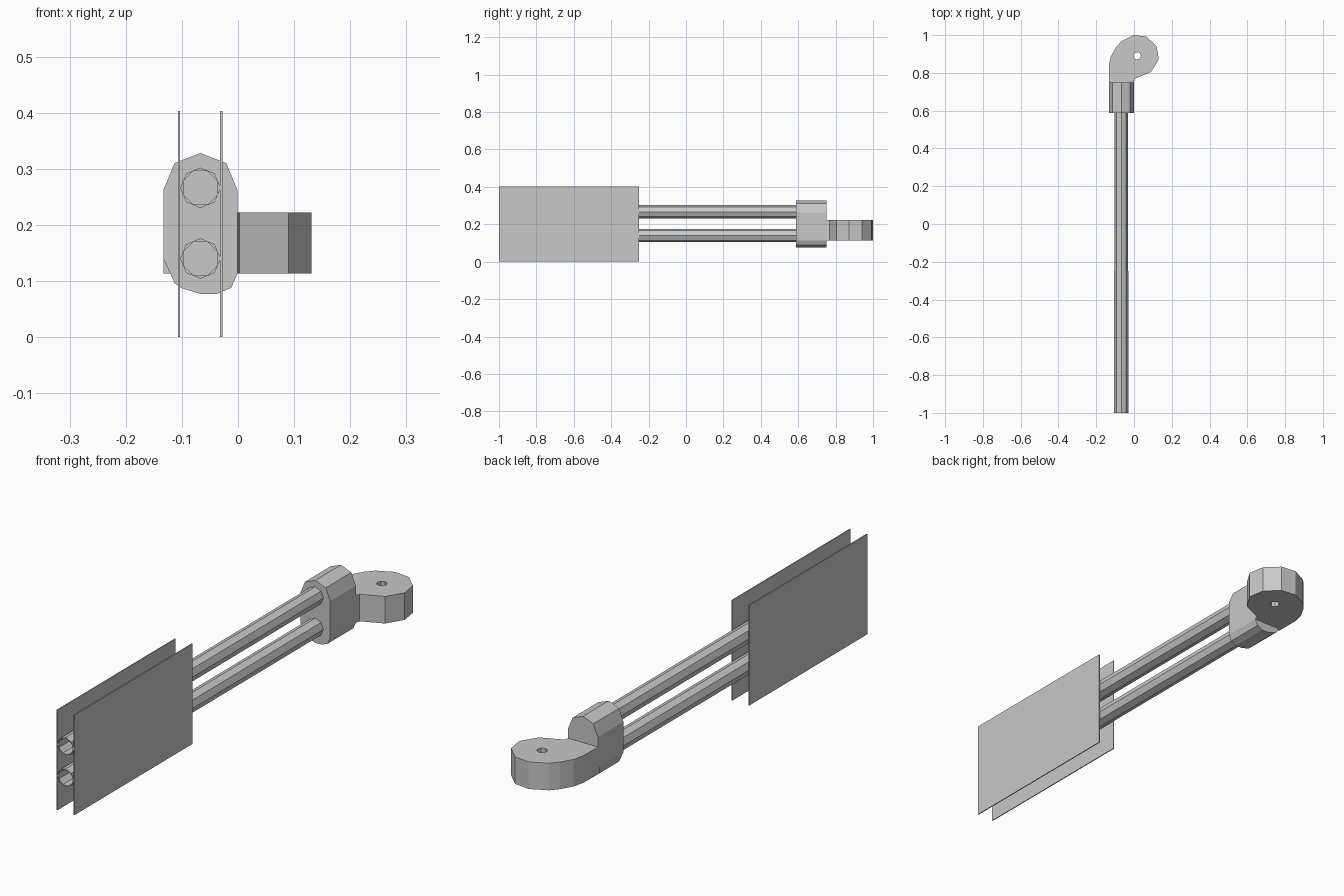
import bpy
import bmesh
import math

default = bpy.data.objects.get("Cube")
if default:
    bpy.data.objects.remove(default, do_unlink=True)

# Single bare metal colour
GREY = (0.58, 0.58, 0.58, 1.0)
metal = bpy.data.materials.new("plain_grey")
metal.use_nodes = True
metal.diffuse_color = GREY
metal.node_tree.nodes["Principled BSDF"].inputs["Base Color"].default_value = GREY


def ring(cx, cy, radius, sides, turn=0.0):
    """Regular polygon outline."""
    return [(cx + radius * math.cos(turn + math.tau * i / sides),
             cy + radius * math.sin(turn + math.tau * i / sides))
            for i in range(sides)]


def prism(name, outlines, start, end, along_y=False):
    """Extrude nested outlines (outer, then holes) from start to end."""
    curve = bpy.data.curves.new(name + "_outline", "CURVE")
    curve.dimensions = "2D"
    curve.fill_mode = "BOTH"
    curve.extrude = (end - start) / 2
    for outline in outlines:
        spline = curve.splines.new("POLY")
        spline.points.add(len(outline) - 1)
        for point, (u, v) in zip(spline.points, outline):
            point.co = (u, v, 0, 1)
        spline.use_cyclic_u = True
        spline.use_smooth = False
    source = bpy.data.objects.new(name + "_source", curve)
    bpy.context.collection.objects.link(source)
    graph = bpy.context.evaluated_depsgraph_get()
    mesh = bpy.data.meshes.new_from_object(source.evaluated_get(graph))
    bpy.data.objects.remove(source, do_unlink=True)

    # Weld the caps to the walls
    bm = bmesh.new()
    bm.from_mesh(mesh)
    bmesh.ops.remove_doubles(bm, verts=bm.verts, dist=0.0001)
    bmesh.ops.recalc_face_normals(bm, faces=bm.faces)
    for face in bm.faces:
        face.smooth = False
        face.material_index = 0
    bm.to_mesh(mesh)
    bm.free()

    mesh.materials.clear()
    mesh.materials.append(metal)
    obj = bpy.data.objects.new(name, mesh)
    bpy.context.collection.objects.link(obj)
    middle = (start + end) / 2
    if along_y:
        obj.rotation_euler.x = math.pi / 2
        obj.location.y = middle
    else:
        obj.location.z = middle
    return obj


AXIS = -0.067

# Two thin side plates
for side, x in (("right", -0.105), ("left", -0.03)):
    plate = [(x - 0.002, 0), (x + 0.002, 0), (x + 0.002, 0.403), (x - 0.002, 0.403)]
    prism(side + "_plate", [plate], -1.0, -0.25, along_y=True)

# Two hollow eight-sided tubes
for level, z in (("lower", 0.14), ("upper", 0.266)):
    outer = ring(AXIS, z, 0.036, 8)
    inner = ring(AXIS, z, 0.0325, 8, math.pi / 8)
    prism(level + "_tube", [outer, inner], -1.0, 0.59, along_y=True)

# Rounded block holding both tubes
block = [(AXIS, 0.328), (-0.113, 0.31), (-0.133, 0.262), (-0.133, 0.14),
         (-0.113, 0.096), (-0.1, 0.087), (AXIS, 0.077), (-0.037, 0.077),
         (-0.012, 0.088), (-0.001, 0.113), (-0.001, 0.262), (-0.021, 0.31)]
prism("clamp_block", [block], 0.587, 0.75, along_y=True)

# Curved hook with a pivot hole
hook = [(-0.133, 0.74), (-0.133, 0.84), (-0.122, 0.888), (-0.095, 0.935),
        (AXIS, 0.967), (0, 1.0), (0.066, 0.992), (0.12, 0.94),
        (0.131, 0.872), (0.09, 0.805), (0.003, 0.768), (-0.002, 0.74)]
prism("pivot_hook", [hook, ring(0.017, 0.89, 0.02, 8)], 0.113, 0.222)
